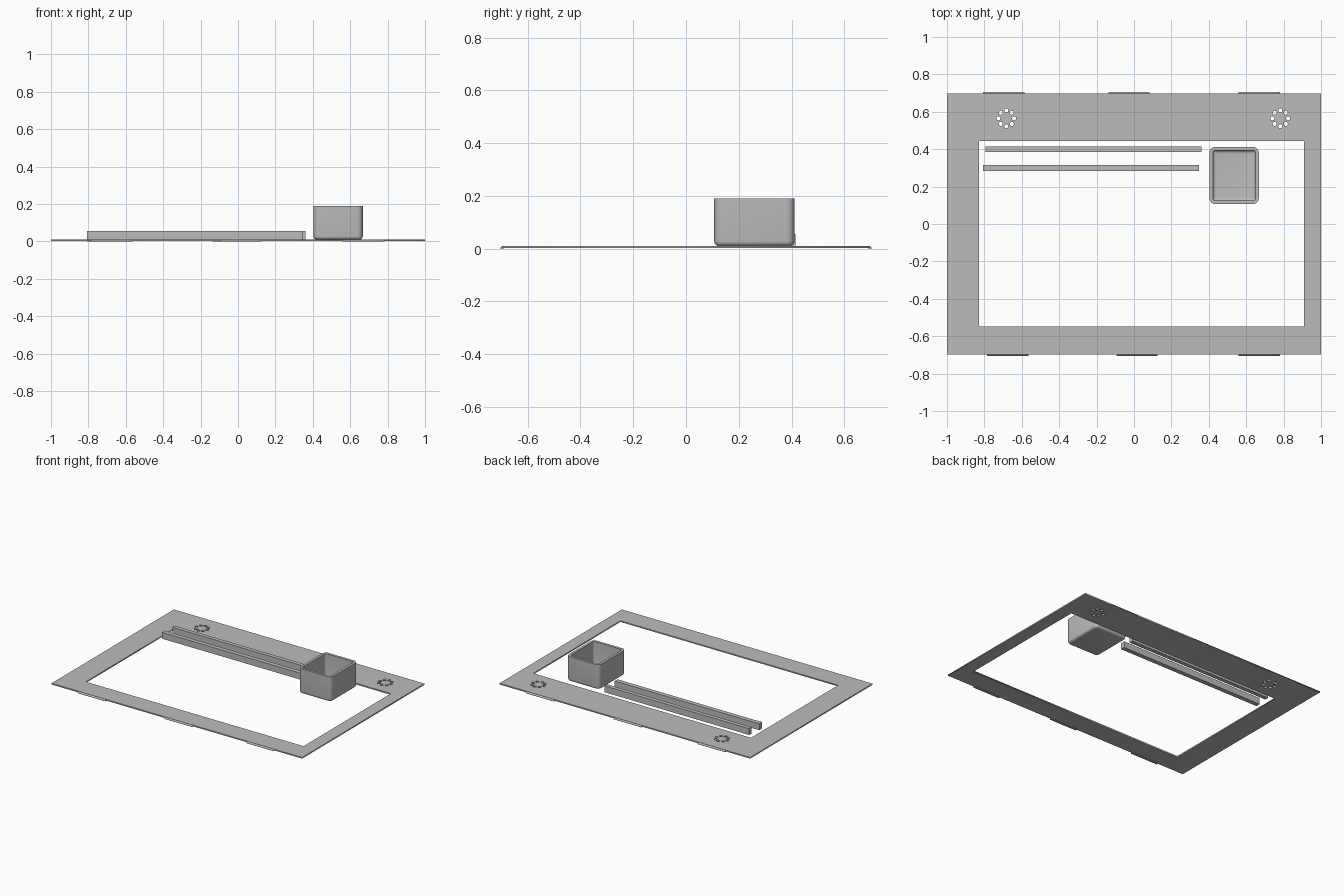
import bpy, bmesh
from math import cos, sin, pi, radians

cube = bpy.data.objects.get("Cube")
if cube:
    bpy.data.objects.remove(cube, do_unlink=True)

grey = bpy.data.materials.new("plain grey")
grey.use_nodes = True
colour = (0.5, 0.5, 0.5, 1)
grey.diffuse_color = colour
grey.node_tree.nodes["Principled BSDF"].inputs["Base Color"].default_value = colour


def add_object(name, mesh):
    ob = bpy.data.objects.new(name, mesh)
    bpy.context.collection.objects.link(ob)
    mesh.materials.clear()
    mesh.materials.append(grey)
    return ob


def finish(name, bm):
    bmesh.ops.recalc_face_normals(bm, faces=bm.faces[:])
    mesh = bpy.data.meshes.new(name)
    bm.to_mesh(mesh)
    bm.free()
    return add_object(name, mesh)


def rectangle(x0, x1, y0, y1):
    return [(x0, y0), (x1, y0), (x1, y1), (x0, y1)]


def circle(cx, cy, r, n):
    return [(cx + r * sin(2 * pi * i / n), cy + r * cos(2 * pi * i / n)) for i in range(n)]


def loft(bm, rings):
    """Join rings of points into a closed skin, capped at both ends."""
    rings = [[bm.verts.new(p) for p in ring] for ring in rings]
    n = len(rings[0])
    for a, b in zip(rings, rings[1:]):
        for i in range(n):
            bm.faces.new((a[i], a[(i + 1) % n], b[(i + 1) % n], b[i]))
    bm.faces.new(rings[0])
    bm.faces.new(rings[-1])


# Flat frame with a large opening and two rings of small holes
BOTTOM, TOP = 0.002, 0.011
outlines = [rectangle(-1, 1, -0.697, 0.697), rectangle(-0.83, 0.908, -0.549, 0.445)]
for cx in (-0.683, 0.782):
    outlines += [circle(x, y, 0.011, 12) for x, y in circle(cx, 0.565, 0.042, 8)]
curve = bpy.data.curves.new("frame_outline", "CURVE")
curve.dimensions = "2D"
curve.fill_mode = "BOTH"
curve.extrude = (TOP - BOTTOM) / 2
for points in outlines:
    spline = curve.splines.new("POLY")
    spline.points.add(len(points) - 1)
    for point, (x, y) in zip(spline.points, points):
        point.co = (x, y, 0, 1)
    spline.use_cyclic_u = True
helper = bpy.data.objects.new("frame_outline", curve)
bpy.context.collection.objects.link(helper)
graph = bpy.context.evaluated_depsgraph_get()
mesh = bpy.data.meshes.new_from_object(helper.evaluated_get(graph))
bpy.data.objects.remove(helper, do_unlink=True)
bm = bmesh.new()
bm.from_mesh(mesh)
bmesh.ops.remove_doubles(bm, verts=bm.verts[:], dist=0.0001)
bmesh.ops.translate(bm, verts=bm.verts[:], vec=(0, 0, (TOP + BOTTOM) / 2))
bmesh.ops.dissolve_limit(bm, angle_limit=radians(1), verts=bm.verts[:], edges=bm.edges[:])
bmesh.ops.triangulate(bm, faces=bm.faces[:])
finish("frame", bm)

# Wedge clips along the back and front edges
for side, label, starts in ((1, "back", (-0.806, -0.137, 0.56)),
                            (-1, "front", (-0.785, -0.094, 0.56))):
    for i, x in enumerate(starts):
        profile = [(0.69, 0), (0.706, 0), (0.706, 0.002), (0.697, 0.01), (0.69, 0.01)]
        bm = bmesh.new()
        loft(bm, [[(px, side * y, z) for y, z in profile] for px in (x, x + 0.22)])
        finish(f"{label}_clip_{i + 1}", bm)

# Two long rails
for name, x0, x1, y0, y1 in (("back_rail", -0.795, 0.361, 0.386, 0.415),
                             ("front_rail", -0.806, 0.348, 0.284, 0.316)):
    bm = bmesh.new()
    loft(bm, [[(x, y, z) for x, y in rectangle(x0, x1, y0, y1)] for z in (0.01, 0.056)])
    finish(name, bm)


# Open cup with rounded corners, walls and floor
def rounded_ring(inset, z, x0=0.404, x1=0.667, y0=0.107, y1=0.412, radius=0.03, steps=6):
    r = max(radius - inset, 0.006)
    x0, x1, y0, y1 = x0 + inset, x1 - inset, y0 + inset, y1 - inset
    ring = []
    for k, (cx, cy) in enumerate(rectangle(x0 + r, x1 - r, y0 + r, y1 - r)):
        for s in range(steps + 1):
            a = pi + (k + s / steps) * pi / 2
            ring.append((cx + r * cos(a), cy + r * sin(a), z))
    return ring


WALL, FLOOR, RIM, ROUND = 0.018, 0.028, 0.19, 0.018
arc = [i * pi / 10 for i in range(6)]
rings = [rounded_ring(ROUND * (1 - sin(a)), 0.01 + ROUND * (1 - cos(a))) for a in arc]
rings += [rounded_ring(0, RIM), rounded_ring(WALL, RIM)]
rings += [rounded_ring(WALL + ROUND * (1 - sin(a)), FLOOR + ROUND * (1 - cos(a)))
          for a in reversed(arc)]
bm = bmesh.new()
loft(bm, rings)
cup = finish("cup", bm)
bpy.ops.object.select_all(action="DESELECT")
cup.select_set(True)
bpy.context.view_layer.objects.active = cup
bpy.ops.object.shade_smooth_by_angle(angle=radians(35))
